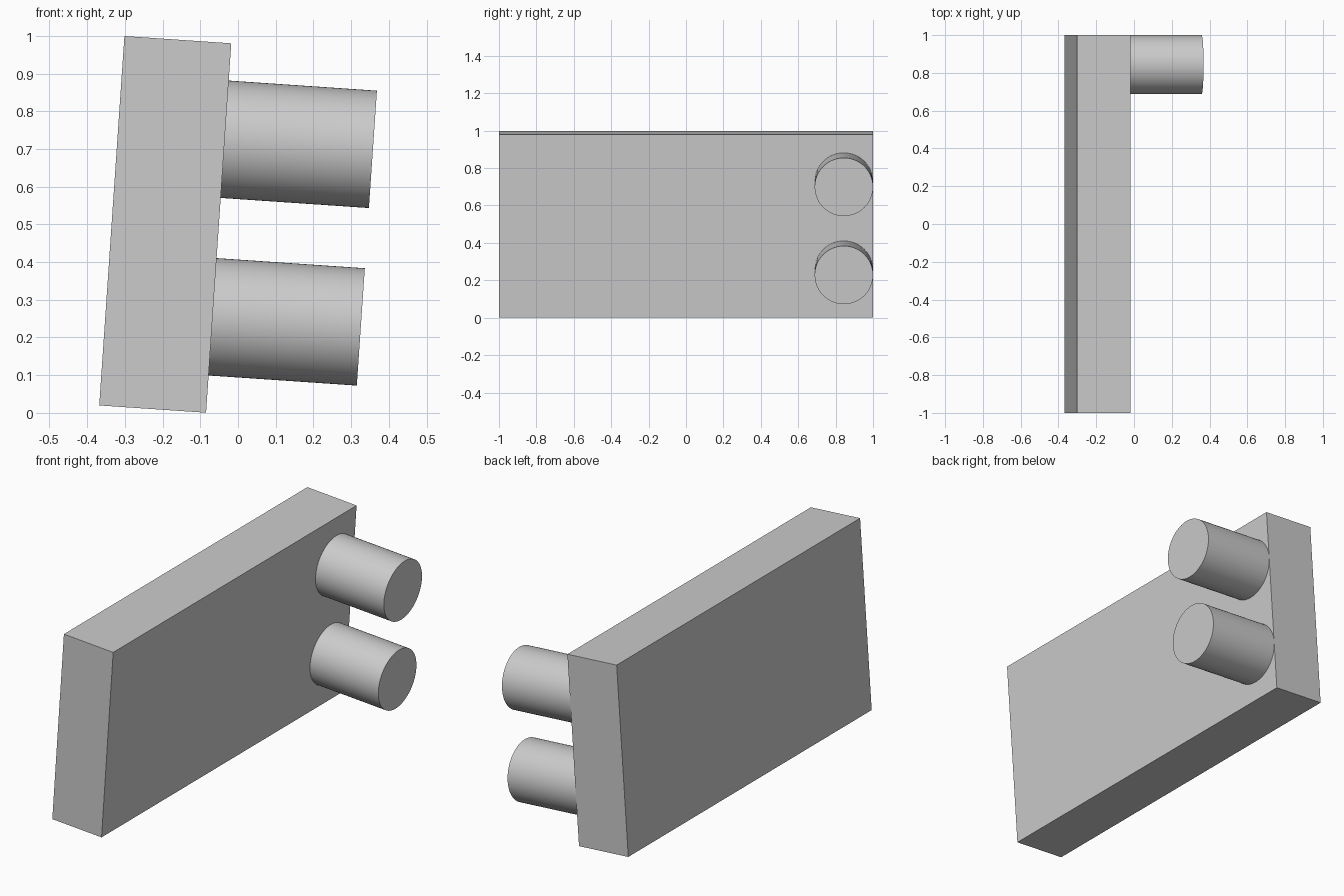
import bpy
import math
from mathutils import Matrix

cube = bpy.data.objects.get("Cube")
if cube:
    bpy.data.objects.remove(cube, do_unlink=True)

# Single plain grey
grey = bpy.data.materials.new("plain_grey")
grey.use_nodes = True
colour = (0.6, 0.6, 0.6, 1)
grey.diffuse_color = colour
grey.node_tree.nodes["Principled BSDF"].inputs["Base Color"].default_value = colour

# The whole brick leans sideways about the y axis
LEAN = Matrix.Translation((-0.193, 0, 0.5)) @ Matrix.Rotation(math.radians(3.9), 4, "Y")
THICK, LENGTH, HEIGHT = 0.284, 2.0, 0.982
RADIUS, PEG = 0.156, 0.394


def finish(name, local):
    ob = bpy.context.object
    ob.name = ob.data.name = name
    ob.data.transform(local)
    ob.matrix_world = LEAN
    ob.data.materials.append(grey)
    return ob


# Slab
bpy.ops.mesh.primitive_cube_add(size=1)
finish("slab", Matrix.Diagonal((THICK, LENGTH, HEIGHT, 1)))

# Two round pegs standing on the slab's left face, flush with its back end
for name, height in (("upper_peg", 0.236), ("lower_peg", -0.236)):
    bpy.ops.mesh.primitive_cylinder_add(vertices=96, radius=RADIUS, depth=PEG)
    place = Matrix.Translation((THICK / 2 + PEG / 2, LENGTH / 2 - RADIUS, height))
    finish(name, place @ Matrix.Rotation(math.pi / 2, 4, "Y"))
    bpy.ops.object.shade_smooth_by_angle(angle=math.radians(30))
